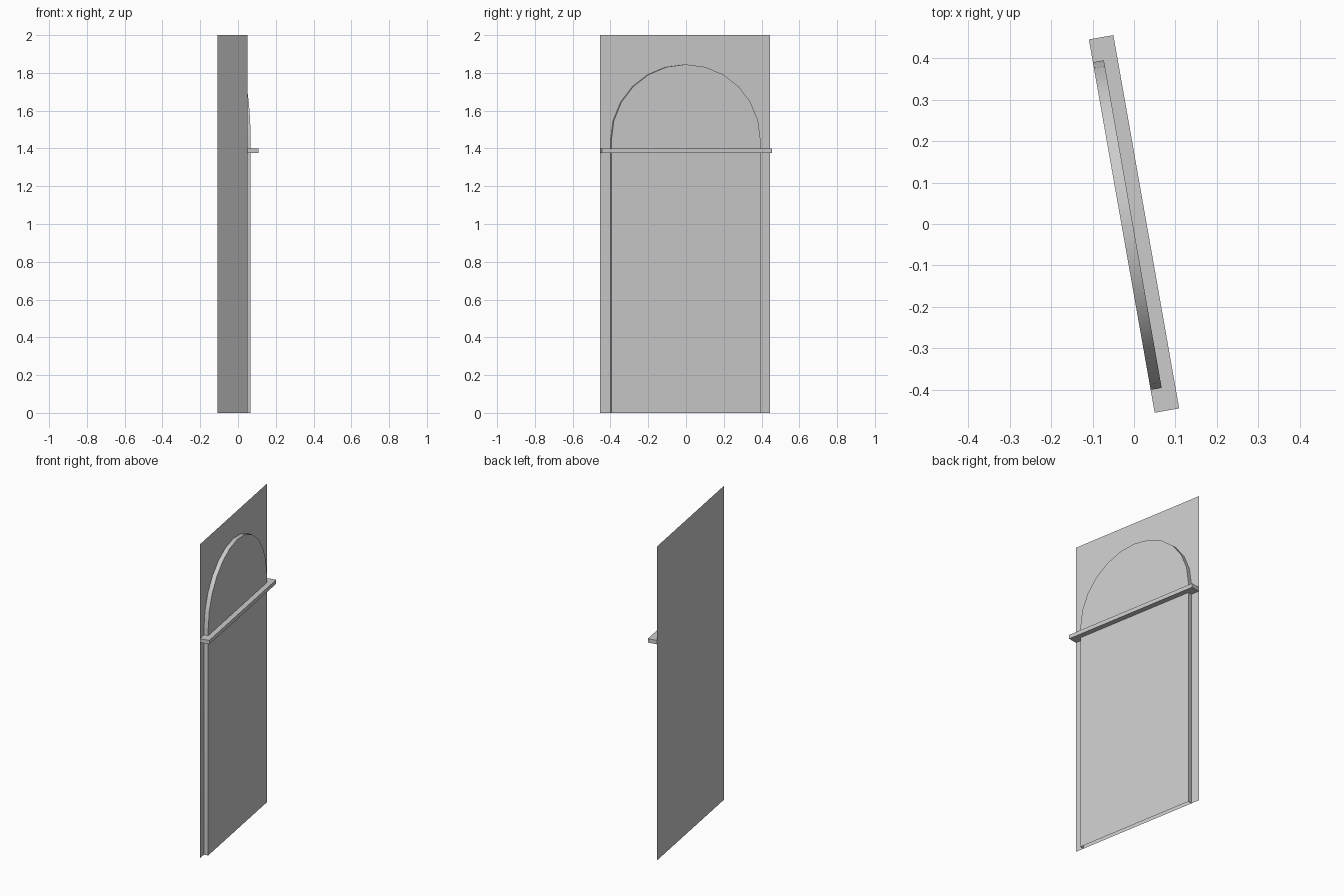
import bpy
import bmesh
from math import sin, cos, pi, radians

cube = bpy.data.objects.get("Cube")
if cube:
    bpy.data.objects.remove(cube, do_unlink=True)

PANEL_HALF = 0.457
ARCH_RADIUS = 0.401
ARCH_CENTRE = 1.444
ARCH_STEPS = 12

grey = bpy.data.materials.new("plain grey")
grey.use_nodes = True
colour = (0.6, 0.6, 0.6, 1)
grey.diffuse_color = colour
grey.node_tree.nodes["Principled BSDF"].inputs["Base Color"].default_value = colour


def relief(name, outline, depth, open_bottom=False):
    """Raise a (y, z) outline off the wall plane; the side on the wall stays open."""
    bm = bmesh.new()
    front = [bm.verts.new((depth, y, z)) for y, z in outline]
    bm.faces.new(front)
    if depth:
        back = [bm.verts.new((0, y, z)) for y, z in outline]
        for i in range(1 if open_bottom else 0, len(outline)):
            j = (i + 1) % len(outline)
            bm.faces.new((back[i], back[j], front[j], front[i]))
    mesh = bpy.data.meshes.new(name)
    bm.to_mesh(mesh)
    bm.free()
    mesh.materials.append(grey)
    obj = bpy.data.objects.new(name, mesh)
    obj.location = (-0.0295, -0.005, 0)
    obj.rotation_euler.z = radians(10)
    bpy.context.collection.objects.link(obj)
    return obj


def rectangle(half, low, high):
    return [(-half, low), (half, low), (half, high), (-half, high)]


# Thin wall panel
relief("wall_panel", rectangle(PANEL_HALF, 0, 2), 0)

# Raised round-topped panel, open at the floor
arch = [(-ARCH_RADIUS, 0), (ARCH_RADIUS, 0)]
for step in range(ARCH_STEPS + 1):
    a = pi * step / ARCH_STEPS
    arch.append((ARCH_RADIUS * cos(a), ARCH_CENTRE + ARCH_RADIUS * sin(a)))
arched = relief("arched_panel", arch, 0.027, open_bottom=True)
arched.data.shade_smooth()
arched.data.set_sharp_from_angle(angle=radians(30))

# Ledge across the spring of the arch
relief("ledge", rectangle(PANEL_HALF, 1.375, 1.4), 0.06)
